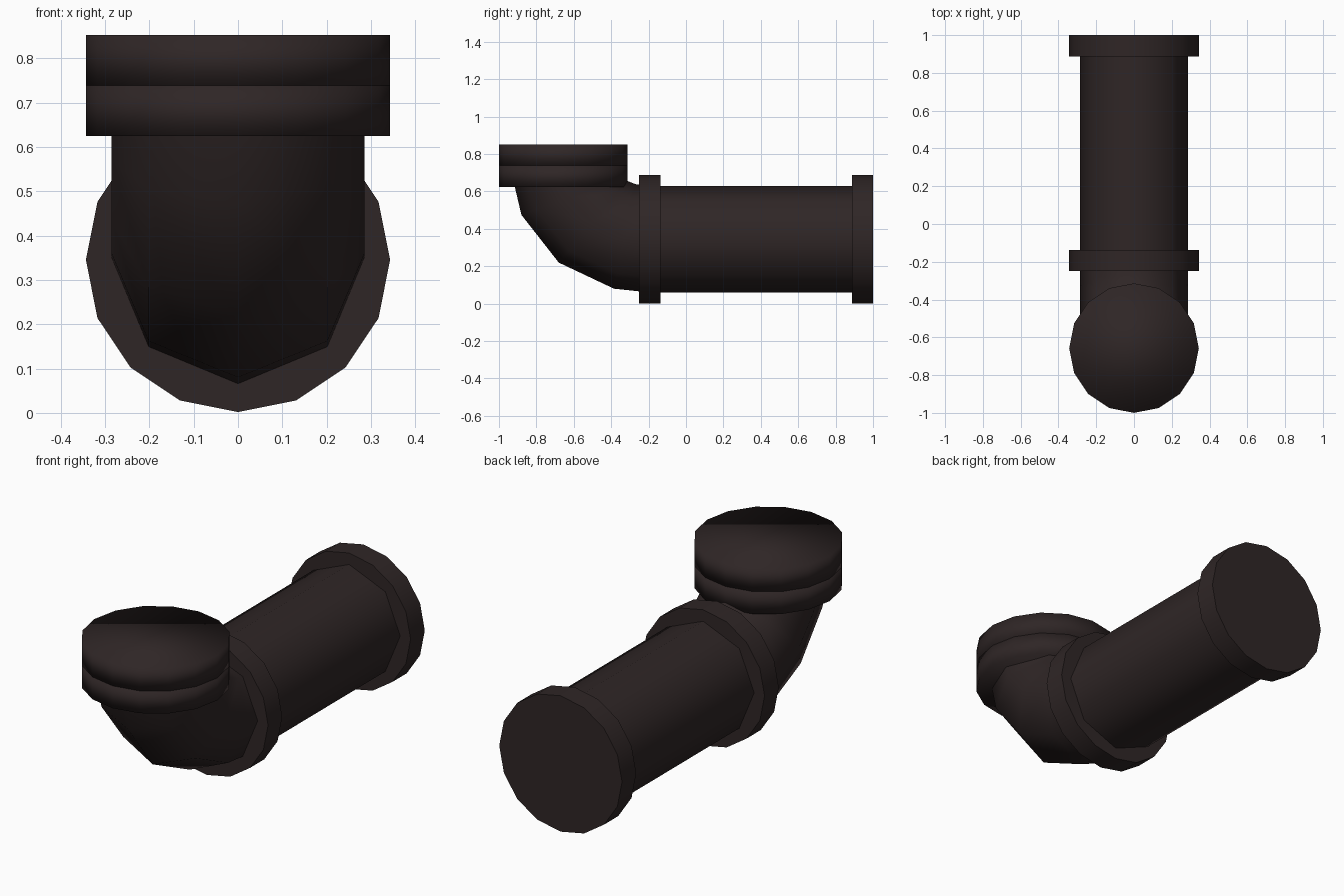
import bpy, bmesh, math
from mathutils import Vector

if "Cube" in bpy.data.objects:
    bpy.data.objects.remove(bpy.data.objects["Cube"])

CZ = 0.345        # height of the horizontal pipe axis
R_PIPE, R_RIM = 0.285, 0.343
VY = -0.657       # y of the vertical outlet axis

mat = bpy.data.materials.new("dark brown plastic")
mat.diffuse_color = (0.028, 0.019, 0.019, 1)
mat.use_nodes = True
mat.node_tree.nodes["Principled BSDF"].inputs["Base Color"].default_value = mat.diffuse_color


def sweep(name, stations, radius, sides, full_smooth=False):
    """Capped tube through (y, z, angle) stations; angle 0 runs down, 90 runs along +y."""
    bm = bmesh.new()
    rings = []
    for y, z, deg in stations:
        a = math.radians(deg)
        side = Vector((1, 0, 0))
        out = Vector((0, -math.cos(a), -math.sin(a)))   # outer side of the bend
        ring = []
        for i in range(sides):
            t = 2 * math.pi * i / sides
            ring.append(bm.verts.new(Vector((0, y, z)) + radius * (math.cos(t) * out + math.sin(t) * side)))
        rings.append(ring)
    for a, b in zip(rings, rings[1:]):
        for i in range(sides):
            j = (i + 1) % sides
            bm.faces.new((a[i], a[j], b[j], b[i]))
    bm.faces.new(rings[0])
    bm.faces.new(rings[-1])
    bmesh.ops.recalc_face_normals(bm, faces=bm.faces)
    me = bpy.data.meshes.new(name)
    bm.to_mesh(me)
    bm.free()
    me.materials.append(mat)
    ob = bpy.data.objects.new(name, me)
    bpy.context.collection.objects.link(ob)
    bpy.ops.object.select_all(action='DESELECT')
    ob.select_set(True)
    bpy.context.view_layer.objects.active = ob
    if full_smooth:
        bpy.ops.object.shade_smooth()
    else:
        bpy.ops.object.shade_smooth_by_angle(angle=math.radians(50))
    return ob


# Straight eight-sided pipe
sweep("straight_pipe", [(-0.195, CZ, 90), (0.945, CZ, 90)], R_PIPE, 8)

# Elbow turning up to the outlet
sweep("elbow", [(VY, 0.738, 0), (-0.612, 0.572, 20), (-0.497, 0.438, 50),
                (-0.326, 0.359, 78), (-0.195, CZ, 90)], R_PIPE, 8)

# Collars on the straight pipe
for name, y0, y1 in (("middle_collar", -0.25, -0.137), ("end_collar", 0.887, 1.0)):
    sweep(name, [(y0, CZ, 90), (y1, CZ, 90)], R_RIM, 16)

# Outlet collar and its cap, softly shaded
sweep("outlet_collar", [(VY, 0.738, 0), (VY, 0.625, 0)], R_RIM, 16, True)
sweep("outlet_cap", [(VY, 0.852, 0), (VY, 0.738, 0)], R_RIM, 16, True)
